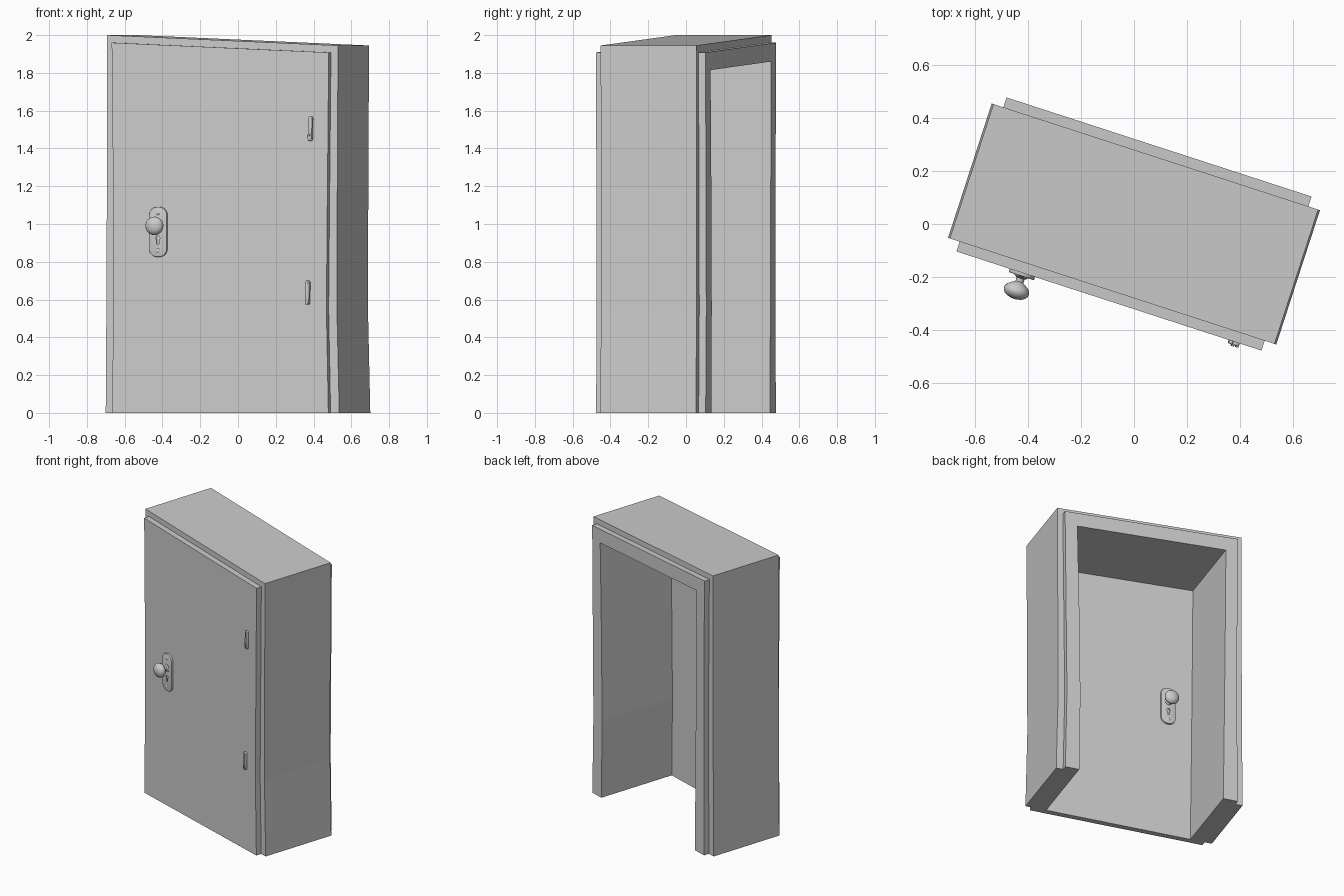
import bpy, bmesh, math

if "Cube" in bpy.data.objects:
    bpy.data.objects.remove(bpy.data.objects["Cube"])

TURN = math.radians(-18)      # whole doorway is turned about z
BODY, FRAME = 0.266, 0.305    # half depths of surround and frame
DOOR_BACK = -0.265

grey = bpy.data.materials.new("light_grey")
grey.diffuse_color = (0.6, 0.6, 0.6, 1)
grey.use_nodes = True
grey.node_tree.nodes["Principled BSDF"].inputs["Base Color"].default_value = grey.diffuse_color


def finish(name, bm, smooth=False):
    bmesh.ops.recalc_face_normals(bm, faces=bm.faces)
    me = bpy.data.meshes.new(name)
    bm.to_mesh(me)
    bm.free()
    ob = bpy.data.objects.new(name, me)
    bpy.context.collection.objects.link(ob)
    me.materials.append(grey)
    ob.rotation_euler.z = TURN
    if smooth:
        bpy.ops.object.select_all(action='DESELECT')
        ob.select_set(True)
        bpy.context.view_layer.objects.active = ob
        bpy.ops.object.shade_smooth_by_angle(angle=math.radians(35))
    return ob


def prism(name, outline, y0, y1, bevel=0.0, smooth=False):
    """Extrude an (x, z) outline from y0 to y1, optionally bevelling the y1 rim."""
    bm = bmesh.new()
    base = bm.faces.new([bm.verts.new((x, y0, z)) for x, z in outline])
    new = bmesh.ops.extrude_face_region(bm, geom=[base], use_keep_orig=True)["geom"]
    top = [v for v in new if isinstance(v, bmesh.types.BMVert)]
    for v in top:
        v.co.y = y1
    if bevel:
        rim = [e for e in bm.edges if all(v in top for v in e.verts)]
        bmesh.ops.bevel(bm, geom=rim, offset=bevel, segments=2, affect='EDGES', profile=0.5)
    return finish(name, bm, smooth)


def lathe(name, profile, x, y, z, sign, n=24):
    """Revolve (radius, distance) pairs about the y axis."""
    bm = bmesh.new()
    rings = []
    for r, d in profile:
        rings.append([bm.verts.new((x + r * math.cos(2 * math.pi * i / n), y + sign * d,
                                    z + r * math.sin(2 * math.pi * i / n))) for i in range(n)])
    for a, b in zip(rings, rings[1:]):
        for i in range(n):
            j = (i + 1) % n
            bm.faces.new((a[i], a[j], b[j], b[i]))
    bmesh.ops.remove_doubles(bm, verts=bm.verts, dist=1e-5)
    return finish(name, bm, True)


def rounded(cx, cz, w, h, r, tilt=0.0, n=8):
    """Rounded rectangle outline, tilted about its centre."""
    pts = []
    for k, (sx, sz) in enumerate([(1, 1), (-1, 1), (-1, -1), (1, -1)]):
        for i in range(n + 1):
            a = math.pi / 2 * (k + i / n)
            x = sx * (w / 2 - r) + r * math.cos(a)
            z = sz * (h / 2 - r) + r * math.sin(a)
            pts.append((cx + x * math.cos(tilt) + z * math.sin(tilt),
                        cz - x * math.sin(tilt) + z * math.cos(tilt)))
    return pts


# Slightly warped side edges, listed upwards
body_l = [(-0.65, 0), (-0.646, 0.6), (-0.643, 1.3), (-0.643, 2.0)]
body_r = [(0.65, 0), (0.637, 0.55), (0.639, 1.2), (0.643, 1.945)]
frame_l = [(-0.60, 0), (-0.596, 0.6), (-0.596, 1.2), (-0.604, 1.96)]
frame_r = [(0.602, 0), (0.591, 0.55), (0.596, 1.1), (0.604, 1.908)]
open_l = [(-0.50, 0), (-0.506, 0.5), (-0.513, 1.2), (-0.518, 1.86)]
open_r = [(0.505, 0), (0.497, 0.55), (0.505, 1.2), (0.518, 1.815)]
# Hidden inner edge of the surround, buried in the frame
hid_l = [(-0.56, 0), (-0.56, 1.90)]
hid_r = [(0.555, 0), (0.555, 1.86)]


def arch(ol, orr, il, ir):
    return ol + orr[::-1] + ir + il[::-1]


# Surround, frame and the door closing the front of the opening
prism("surround", arch(body_l, body_r, hid_l, hid_r), -BODY, BODY)
prism("frame", arch(frame_l, frame_r, open_l, open_r), -FRAME, FRAME)
prism("door", open_l + open_r[::-1], -FRAME, DOOR_BACK)

# Lock plate, screws and knob on both faces of the door
KX, KZ = -0.343, 0.99
knob = [(0, 0.008), (0.026, 0.008), (0.026, 0.016), (0.016, 0.022), (0.015, 0.036), (0.028, 0.044),
        (0.042, 0.054), (0.049, 0.068), (0.048, 0.078), (0.041, 0.090), (0.027, 0.098),
        (0.012, 0.102), (0, 0.103)]
screw = [(0, 0.008), (0.012, 0.008), (0.012, 0.013), (0.008, 0.016), (0, 0.017)]
keyhole = [(KX + 0.012 * math.sin(a), 0.925 + 0.012 * math.cos(a))
           for a in [math.radians(-150 + 30 * i) for i in range(11)]]
keyhole += [(KX + 0.006, 0.893), (KX - 0.006, 0.893)]

for side, y, s in (("front", -FRAME, -1), ("back", DOOR_BACK, 1)):
    plate = prism(side + "_lock_plate", rounded(KX, 0.958, 0.1, 0.265, 0.045),
                  y - s * 0.002, y + s * 0.013, 0.004, True)
    cutter = prism(side + "_keyhole_cutter", keyhole, y + s * 0.005, y + s * 0.03)
    cutter.hide_render = True
    cutter.display_type = 'WIRE'
    cut = plate.modifiers.new("keyhole", 'BOOLEAN')
    cut.operation, cut.object = 'DIFFERENCE', cutter
    lathe(side + "_knob", knob, KX, y, KZ, s)
    for label, z in (("upper", 1.06), ("lower", 0.858)):
        lathe(f"{side}_{label}_screw", screw, KX, y, z, s, 12)

# Hinges: a small leaf with a barrel beside it
for label, x, z in (("upper", 0.504, 1.505), ("lower", 0.488, 0.635)):
    tilt = math.radians(1.2)
    prism(label + "_hinge_leaf", rounded(x, z, 0.026, 0.13, 0.011, tilt, 4),
          -FRAME + 0.002, -FRAME - 0.012, 0.003, True)
    prism(label + "_hinge_barrel", rounded(x + 0.006, z, 0.012, 0.11, 0.005, tilt, 4),
          -FRAME, -FRAME - 0.018, 0.003, True)
